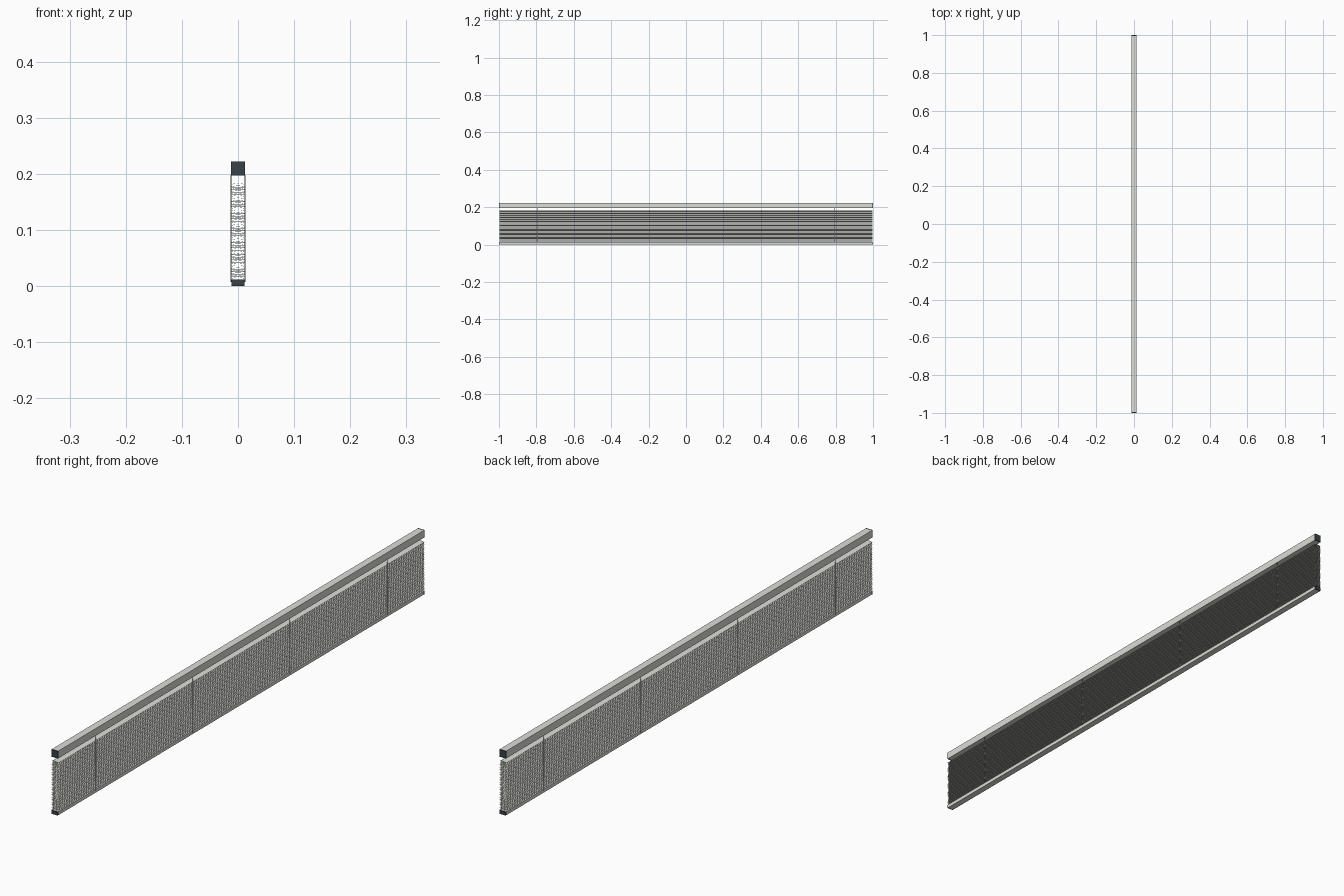
import bpy, bmesh, math

if "Cube" in bpy.data.objects:
    bpy.data.objects.remove(bpy.data.objects["Cube"])

def material(name, rgb):
    m = bpy.data.materials.new(name)
    m.diffuse_color = (*rgb, 1)
    m.use_nodes = True
    m.node_tree.nodes["Principled BSDF"].inputs["Base Color"].default_value = m.diffuse_color
    return m

PALE = material("warm_grey", (0.72, 0.72, 0.68))
DARK = material("dark_cap", (0.04, 0.055, 0.065))
CORD = material("cord_grey", (0.5, 0.5, 0.48))

def finish(name, bm, mat):
    bmesh.ops.recalc_face_normals(bm, faces=bm.faces)
    mesh = bpy.data.meshes.new(name)
    bm.to_mesh(mesh)
    bm.free()
    mesh.materials.append(mat)
    ob = bpy.data.objects.new(name, mesh)
    bpy.context.collection.objects.link(ob)
    return ob

def extrude_profile(name, pts, y0, y1, mat):
    """Closed x/z outline swept along y."""
    bm = bmesh.new()
    a = [bm.verts.new((x, y0, z)) for x, z in pts]
    b = [bm.verts.new((x, y1, z)) for x, z in pts]
    n = len(pts)
    for i in range(n):
        j = (i + 1) % n
        bm.faces.new((a[i], a[j], b[j], b[i]))
    bm.faces.new(a)
    bm.faces.new(b[::-1])
    return finish(name, bm, mat)

def rect(w, z0, z1):
    return [(-w, z0), (w, z0), (w, z1), (-w, z1)]

# Head rail and bottom rail, each with dark end caps
for name, w, z0, z1 in (("head_rail", 0.0125, 0.197, 0.222),
                        ("bottom_rail", 0.0115, 0.0, 0.012)):
    extrude_profile(name, rect(w, z0, z1), -0.996, 0.996, PALE)
    for side, s in (("front", -1), ("back", 1)):
        extrude_profile(f"{name}_{side}_cap", rect(w, z0, z1),
                        s * 0.996, s * 1.0, DARK)

# Stack of thin, gently arched slats
COUNT, PITCH, BASE = 40, 0.0043, 0.0125
HALF, RISE, THICK, SEG = 0.013, 0.0025, 0.0005, 6
xs = [-HALF + 2 * HALF * i / SEG for i in range(SEG + 1)]
arch = [(x, BASE + RISE * (1 - (x / HALF) ** 2)) for x in xs]
outline = arch + [(x, z + THICK) for x, z in reversed(arch)]
slats = extrude_profile("slats", outline, -0.998, 0.998, PALE)
arr = slats.modifiers.new("stack", 'ARRAY')
arr.count = COUNT
arr.use_relative_offset = False
arr.use_constant_offset = True
arr.constant_offset_displace = (0, 0, PITCH)

# Ladder cords: front and back strings with a rung under every slat
def box(bm, x0, x1, y0, y1, z0, z1):
    v = bmesh.ops.create_cube(bm, size=1)["verts"]
    bmesh.ops.scale(bm, verts=v, vec=(x1 - x0, y1 - y0, z1 - z0))
    bmesh.ops.translate(bm, verts=v,
                        vec=((x0 + x1) / 2, (y0 + y1) / 2, (z0 + z1) / 2))

for k, y in enumerate((-0.795, -0.265, 0.265, 0.795)):
    bm = bmesh.new()
    for s in (-1, 1):
        r = bmesh.ops.create_cone(bm, cap_ends=True, segments=8, radius1=0.0008,
                                  radius2=0.0008, depth=0.191)
        bmesh.ops.translate(bm, verts=r["verts"], vec=(s * 0.0128, y, 0.1025))
    for i in range(COUNT):
        z = BASE + i * PITCH - 0.0004
        box(bm, -0.0128, 0.0128, y - 0.0006, y + 0.0006, z, z + 0.0006)
    finish(f"ladder_cord_{k + 1}", bm, CORD)
